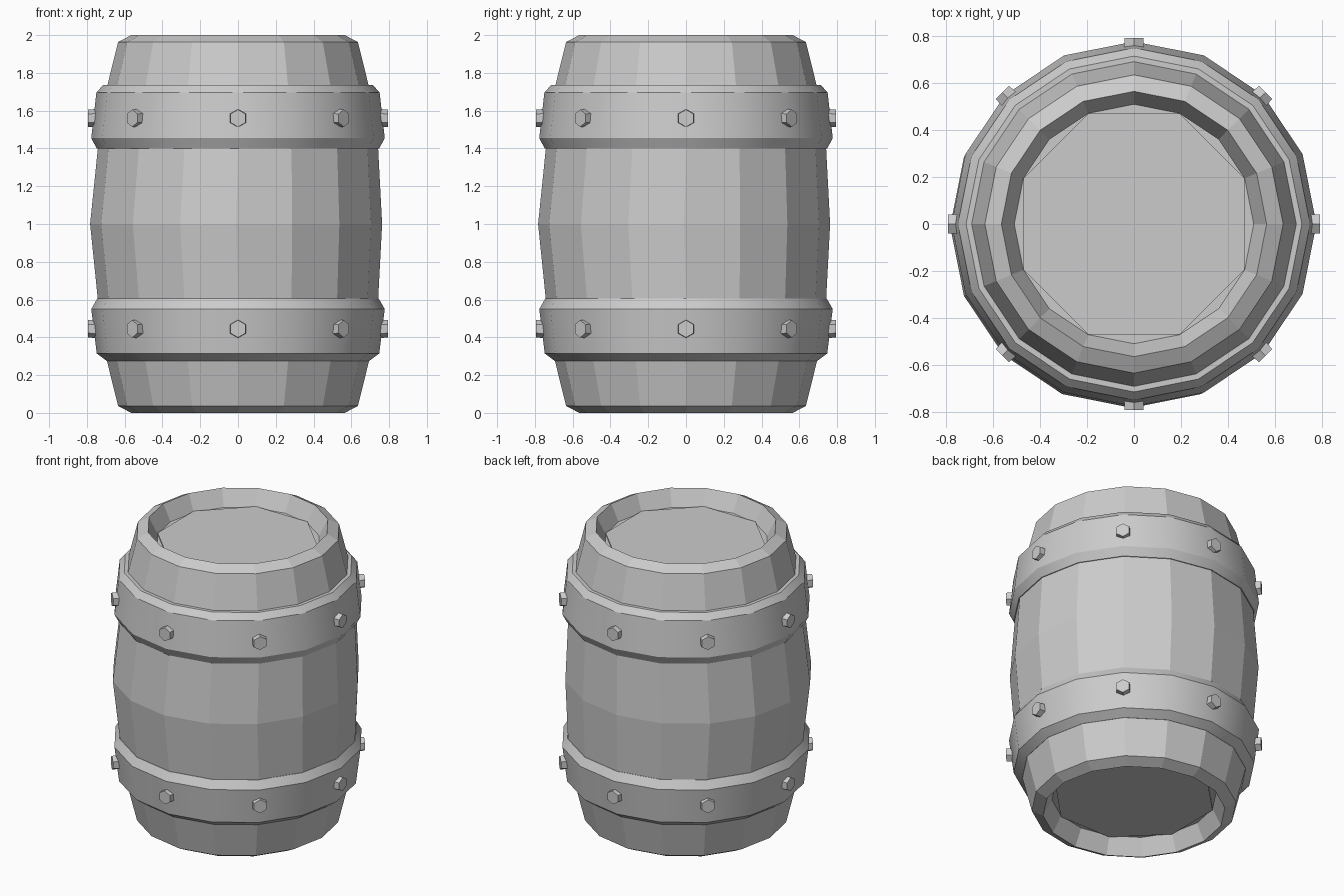
import bpy, bmesh
from math import pi, sin, cos
from mathutils import Matrix

if "Cube" in bpy.data.objects:
    bpy.data.objects.remove(bpy.data.objects["Cube"])


def finish(bm, name):
    bmesh.ops.recalc_face_normals(bm, faces=bm.faces)
    me = bpy.data.meshes.new(name)
    bm.to_mesh(me)
    bm.free()
    ob = bpy.data.objects.new(name, me)
    bpy.context.collection.objects.link(ob)
    return ob


def lathe(name, profile, closed=False, n=16, caps=False):
    """Spin (radius, z, xy shift) points into n-sided rings."""
    bm = bmesh.new()
    rings = [[bm.verts.new((r * cos(2 * pi * i / n) + s, r * sin(2 * pi * i / n) + s, z))
              for i in range(n)] for r, z, s in profile]
    pairs = list(zip(rings, rings[1:]))
    if closed:
        pairs.append((rings[-1], rings[0]))
    for a, b in pairs:
        for i in range(n):
            j = (i + 1) % n
            bm.faces.new((a[i], a[j], b[j], b[i]))
    if caps:
        bm.faces.new(rings[0])
        bm.faces.new(rings[-1])
    return finish(bm, name)


def smooth(ob):
    bpy.ops.object.select_all(action='DESELECT')
    ob.select_set(True)
    bpy.context.view_layer.objects.active = ob
    bpy.ops.object.shade_smooth_by_angle(angle=pi / 6)


# Stave body, bulging in the middle, with recessed ends
lower = [(0.51, 0.11, 0), (0.565, 0, 0), (0.635, 0.037, 0), (0.695, 0.28, 0), (0.742, 0.6, 0)]
upper = [(r, 2 - z, s) for r, z, s in reversed(lower)]
lathe("barrel_body", lower + [(0.773, 1.0, -0.01)] + upper, caps=True)

# Eight-sided heads set into both ends
for name, z in (("bottom_head", 0.12), ("top_head", 1.88)):
    bm = bmesh.new()
    bmesh.ops.create_cone(bm, cap_ends=True, segments=8, radius1=0.51, radius2=0.51, depth=0.04,
                          matrix=Matrix.Translation((0, 0, z)) @ Matrix.Rotation(pi / 8, 4, 'Z'))
    finish(bm, name)

# Metal hoops
hoop_low = [(0.66, 0.275), (0.695, 0.275), (0.748, 0.315), (0.777, 0.55), (0.745, 0.605), (0.70, 0.605)]
hoop_high = [(0.70, 1.40), (0.748, 1.40), (0.777, 1.455), (0.75, 1.695), (0.715, 1.735), (0.66, 1.735)]
for name, prof in (("lower_hoop", hoop_low), ("upper_hoop", hoop_high)):
    smooth(lathe(name, [(r, z, 0) for r, z in prof], closed=True))

# Hexagonal bolts around each hoop
for name, z in (("lower_bolts", 0.445), ("upper_bolts", 1.56)):
    bm = bmesh.new()
    for k in range(8):
        m = (Matrix.Rotation(k * pi / 4, 4, 'Z') @ Matrix.Translation((0.758, 0, z))
             @ Matrix.Rotation(pi / 2, 4, 'Y'))
        bmesh.ops.create_cone(bm, cap_ends=True, segments=6, radius1=0.05, radius2=0.05,
                              depth=0.07, matrix=m)
        # chamfer each outer rim
    outer = [f for f in bm.faces if len(f.verts) == 6 and f.calc_center_median().xy.length > 0.77]
    for f in outer:
        c = f.calc_center_median()
        for v in f.verts:
            v.co = c + (v.co - c) * 0.92
    # turn the hexagons point-up if they are not already
    if max(v.co.z for v in bm.verts) < z + 0.048:
        for k in range(8):
            ang = k * pi / 4
            vs = [v for v in bm.verts if v.co.x * cos(ang) + v.co.y * sin(ang) > 0.70]
            bmesh.ops.rotate(bm, verts=vs, cent=(0.75 * cos(ang), 0.75 * sin(ang), z),
                             matrix=Matrix.Rotation(pi / 6, 3, (cos(ang), sin(ang), 0)))
    finish(bm, name)
